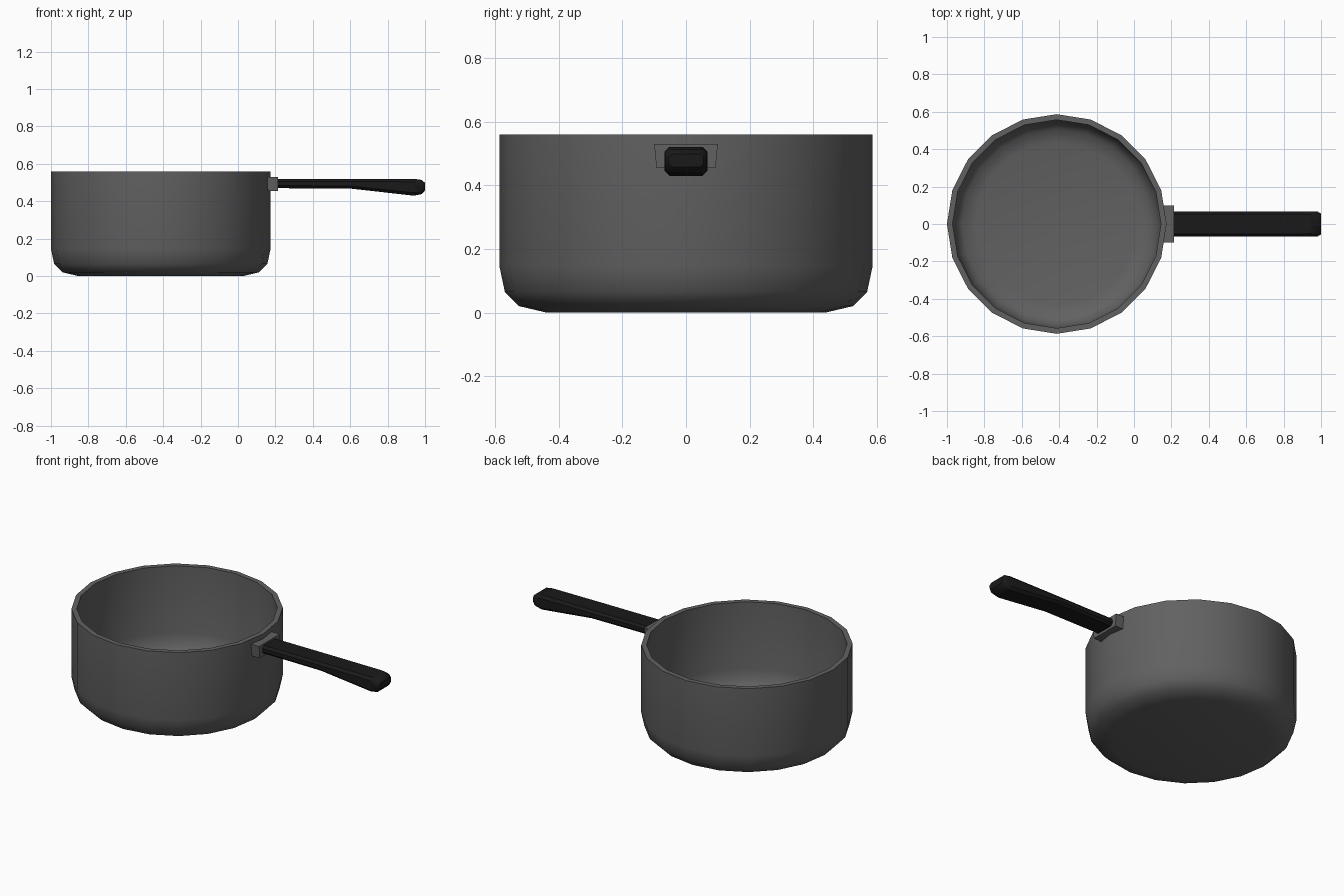
import bpy, bmesh, math

if "Cube" in bpy.data.objects:
    bpy.data.objects.remove(bpy.data.objects["Cube"])

def material(name, v):
    m = bpy.data.materials.new(name)
    m.diffuse_color = (v, v, v, 1)
    m.use_nodes = True
    m.node_tree.nodes["Principled BSDF"].inputs["Base Color"].default_value = m.diffuse_color
    return m

def loft(name, rings, mat, cap_start=True, cap_end=True, angle=40):
    """Skin a list of equal-length closed rings of points."""
    bm = bmesh.new()
    vr = [[bm.verts.new(p) for p in r] for r in rings]
    for a, b in zip(vr, vr[1:]):
        n = len(a)
        for i in range(n):
            j = (i + 1) % n
            bm.faces.new((a[i], a[j], b[j], b[i]))
    if cap_start:
        bm.faces.new(vr[0][::-1])
    if cap_end:
        bm.faces.new(vr[-1])
    bmesh.ops.recalc_face_normals(bm, faces=bm.faces)
    me = bpy.data.meshes.new(name)
    bm.to_mesh(me)
    bm.free()
    ob = bpy.data.objects.new(name, me)
    bpy.context.collection.objects.link(ob)
    me.materials.append(mat)
    bpy.context.view_layer.objects.active = ob
    ob.select_set(True)
    bpy.ops.object.shade_smooth_by_angle(angle=math.radians(angle))
    ob.select_set(False)
    return ob

steel = material("dark_steel", 0.12)
black = material("black_grip", 0.01)

# Pot body: 20-sided lathe, outside up to the rim then down the inside
CX, SIDES = -0.413, 20
profile = [(0.44, 0.0), (0.525, 0.02), (0.57, 0.065), (0.587, 0.145), (0.587, 0.56),
           (0.557, 0.56), (0.557, 0.15), (0.542, 0.085), (0.508, 0.047), (0.435, 0.03)]
rings = [[(CX + r * math.cos(2 * math.pi * i / SIDES),
           r * math.sin(2 * math.pi * i / SIDES), z) for i in range(SIDES)]
         for r, z in profile]
loft("pot_body", rings, steel)

# Bracket: block between wall and handle, slightly narrower at the bottom
def bracket_ring(x):
    return [(x, -0.093, 0.455), (x, 0.093, 0.455), (x, 0.1, 0.53), (x, -0.1, 0.53)]

loft("handle_bracket", [bracket_ring(0.15), bracket_ring(0.213)], steel)

# Handle: chamfered section that deepens toward the rounded tip
def handle_ring(x, hw, z0, z1, c):
    return [(x, -hw + c, z0), (x, hw - c, z0), (x, hw, z0 + c), (x, hw, z1 - c),
            (x, hw - c, z1), (x, -hw + c, z1), (x, -hw, z1 - c), (x, -hw, z0 + c)]

sections = [(0.20, 0.068, 0.47, 0.52, 0.014), (0.60, 0.068, 0.468, 0.52, 0.014),
            (0.94, 0.068, 0.43, 0.52, 0.016), (0.982, 0.066, 0.438, 0.514, 0.016),
            (1.0, 0.055, 0.458, 0.498, 0.01)]
loft("handle", [handle_ring(*s) for s in sections], black)
